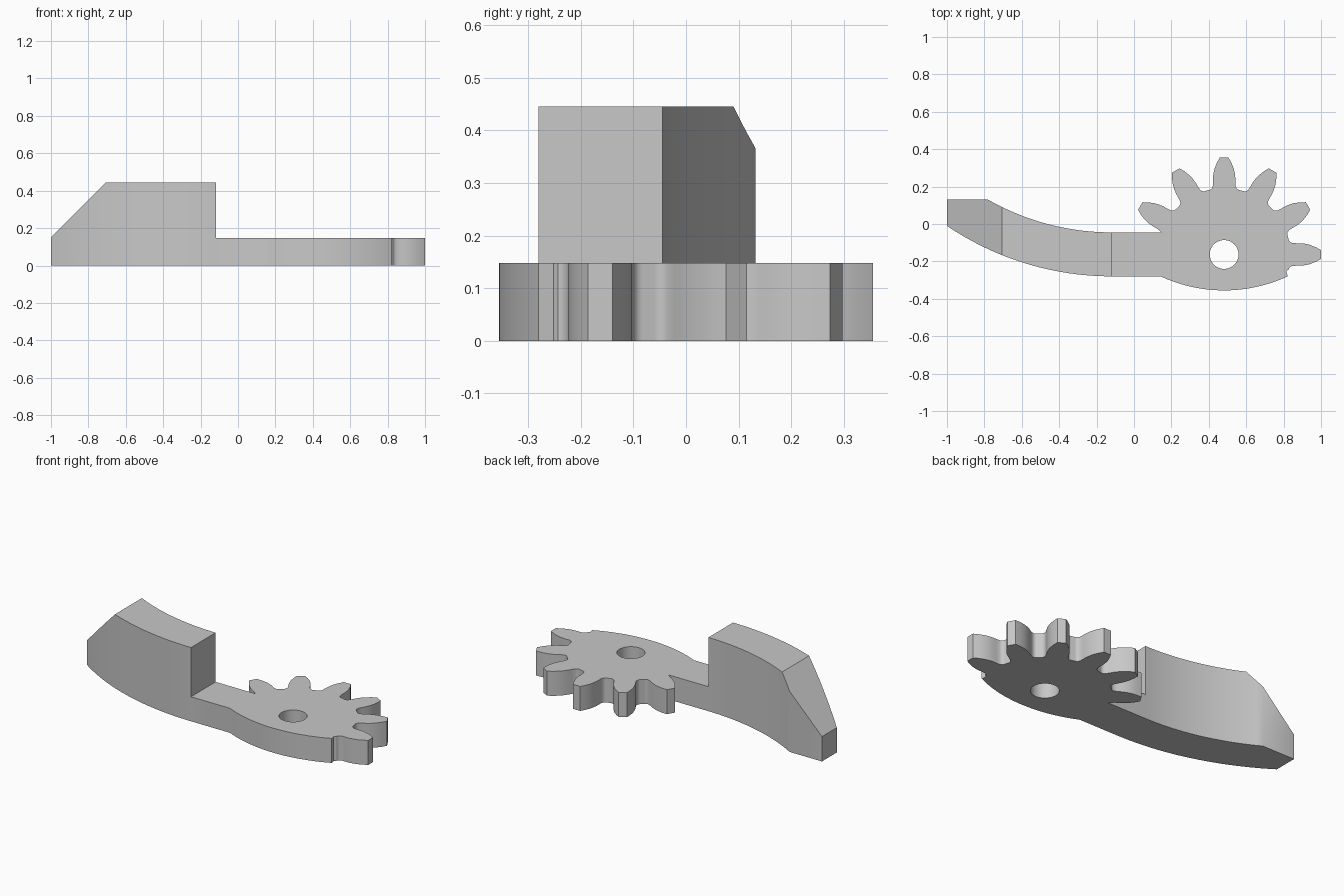
import bpy
import bmesh
import math
from math import sin, cos, radians, sqrt
from mathutils import Vector

cube = bpy.data.objects.get("Cube")
if cube:
    bpy.data.objects.remove(cube, do_unlink=True)

GEAR = Vector((0.482, -0.163))
PLATE_TOP, BLOCK_TOP = 0.148, 0.445
STEP_X, SLOPE_X = -0.118, -0.705

# Half of one tooth: (radius, half width) from root to tip
FLANK = [(0.345, 0.08), (0.347, 0.073), (0.354, 0.066), (0.365, 0.061), (0.385, 0.06),
         (0.41, 0.06), (0.435, 0.057), (0.46, 0.051), (0.49, 0.039), (0.518, 0.0235)]

grey = bpy.data.materials.new("plain grey")
grey.use_nodes = True
grey.diffuse_color = (0.58, 0.58, 0.58, 1)
grey.node_tree.nodes["Principled BSDF"].inputs["Base Color"].default_value = (0.58, 0.58, 0.58, 1)


def prism(name, points, direction):
    """Closed solid made by sweeping a flat outline along a direction."""
    bm = bmesh.new()
    face = bm.faces.new([bm.verts.new(p) for p in points])
    swept = bmesh.ops.extrude_face_region(bm, geom=[face])["geom"]
    bmesh.ops.translate(bm, vec=direction,
                        verts=[v for v in swept if isinstance(v, bmesh.types.BMVert)])
    bmesh.ops.recalc_face_normals(bm, faces=bm.faces)
    mesh = bpy.data.meshes.new(name)
    bm.to_mesh(mesh)
    bm.free()
    obj = bpy.data.objects.new(name, mesh)
    bpy.context.collection.objects.link(obj)
    return obj


def arc(cx, cy, radius, x0, x1, steps):
    """Lower part of a circle, sampled from x0 to x1."""
    a0, a1 = (math.asin((x - cx) / radius) for x in (x0, x1))
    angles = [a0 + (a1 - a0) * i / steps for i in range(steps + 1)]
    return [Vector((cx + radius * sin(a), cy - radius * cos(a))) for a in angles]


def tooth_point(degrees, r, h):
    a = radians(degrees)
    return GEAR + r * Vector((cos(a), sin(a))) + h * Vector((-sin(a), cos(a)))


# Outline: rounded gear rim, six teeth, straight arm, curved arm
outline = arc(GEAR.x, 0.453, 0.808, 0.142, 0.822, 20)
outline.append(tooth_point(-15, 0.345, 0))
for degrees in range(0, 180, 30):
    outline += [tooth_point(degrees, r, -h) for r, h in FLANK]
    outline += [tooth_point(degrees, r, h) for r, h in reversed(FLANK)]
del outline[-3:]
outline.append(Vector((0.145, -0.045)))
curve_y = -0.28 + 1.576
outline += arc(STEP_X, curve_y, 1.341, STEP_X, -0.784, 20)
outline.append(Vector((-1, 0.132)))
outline += arc(STEP_X, curve_y, 1.576, -1, STEP_X, 24)

lever = prism("geared_lever", [(p.x, p.y, 0) for p in outline], (0, 0, BLOCK_TOP))
lever.data.materials.append(grey)


# Cutters: space above the gear, sloped end of the block, pivot hole
def side_cutter(name, profile):
    return prism(name, [(x, -1, z) for x, z in profile], (0, 2, 0))


step = side_cutter("step_cutter", [(STEP_X, PLATE_TOP), (1.2, PLATE_TOP), (1.2, 0.6), (STEP_X, 0.6)])
rise = BLOCK_TOP - 0.15
slope = side_cutter("slope_cutter", [(-1 - rise, 0.15 - rise), (SLOPE_X + rise, BLOCK_TOP + rise),
                                     (-1 - rise, BLOCK_TOP + rise)])
ring = [radians(360 * i / 48) for i in range(48)]
hole = prism("hole_cutter", [(GEAR.x + 0.077 * cos(a), GEAR.y + 0.077 * sin(a), -0.2) for a in ring],
             (0, 0, 0.6))

bpy.ops.object.select_all(action="DESELECT")
bpy.context.view_layer.objects.active = lever
lever.select_set(True)
for cutter in (step, slope, hole):
    cutter.hide_render = True
    cut = lever.modifiers.new(cutter.name, "BOOLEAN")
    cut.operation = "DIFFERENCE"
    cut.solver = "EXACT"
    cut.object = cutter
    bpy.ops.object.modifier_apply(modifier=cut.name)
    bpy.data.objects.remove(cutter, do_unlink=True)

bpy.ops.object.shade_smooth_by_angle(angle=radians(30))
